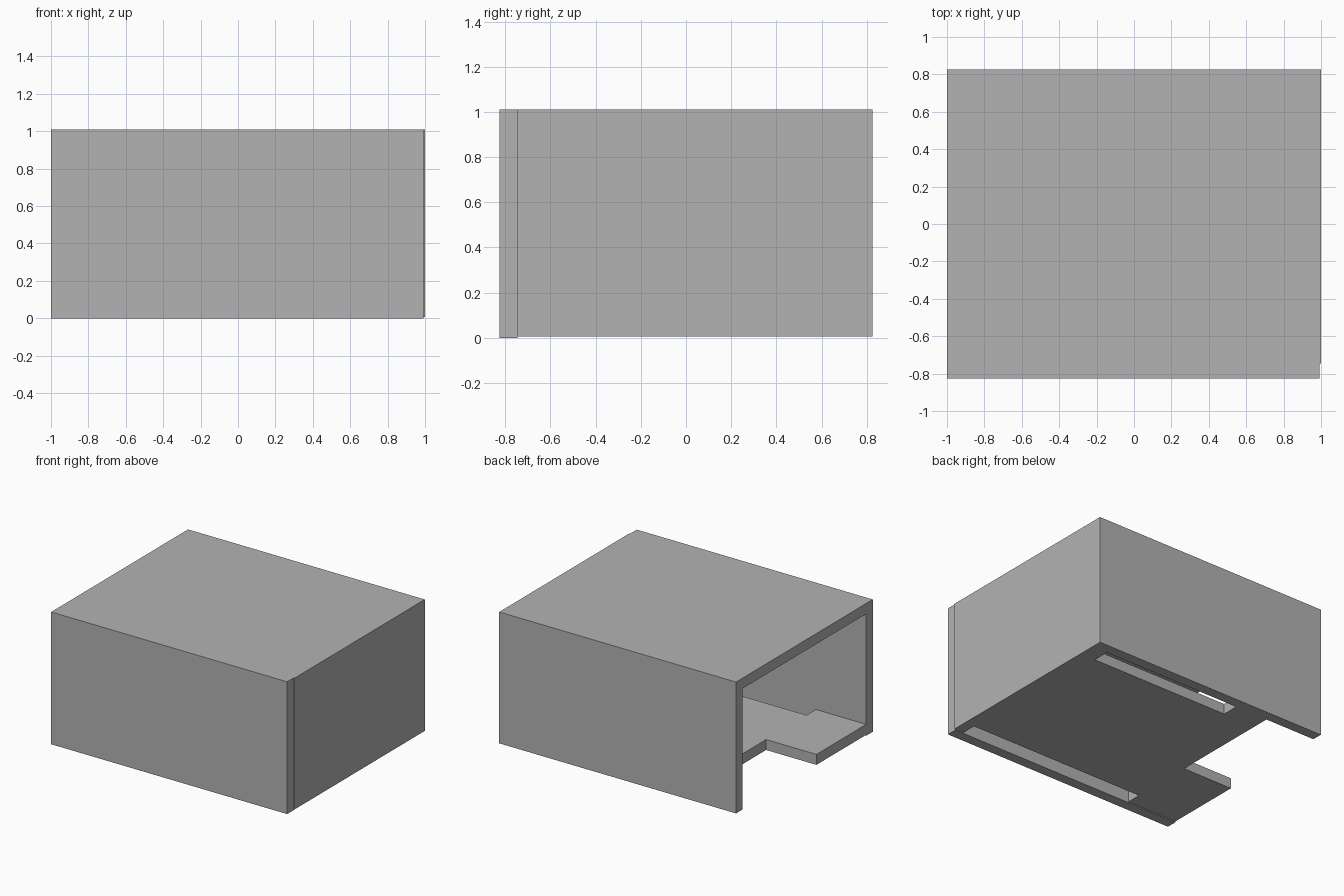
import bpy
import bmesh

cube = bpy.data.objects.get("Cube")
if cube:
    bpy.data.objects.remove(cube, do_unlink=True)

# Single plain grey material
grey = bpy.data.materials.new("plain_grey")
grey.use_nodes = True
colour = (0.45, 0.45, 0.45, 1)
grey.diffuse_color = colour
grey.node_tree.nodes["Principled BSDF"].inputs["Base Color"].default_value = colour

# Overall dimensions
X, Y, H = 1.0, 0.825, 1.01
WALL = 0.08
LIFT = 0.007                 # front panel hangs slightly below the rest
IN_X, IN_Y = X - WALL, Y - WALL


def prism(name, outline, z0, z1):
    """Extrude a flat outline from z0 up to z1."""
    bm = bmesh.new()
    base = bm.faces.new([bm.verts.new((x, y, z0)) for x, y in outline])
    top = bmesh.ops.extrude_face_region(bm, geom=[base])["geom"]
    verts = [v for v in top if isinstance(v, bmesh.types.BMVert)]
    bmesh.ops.translate(bm, verts=verts, vec=(0, 0, z1 - z0))
    bmesh.ops.recalc_face_normals(bm, faces=bm.faces)
    mesh = bpy.data.meshes.new(name)
    bm.to_mesh(mesh)
    bm.free()
    mesh.materials.append(grey)
    obj = bpy.data.objects.new(name, mesh)
    bpy.context.collection.objects.link(obj)
    return obj


def rect(x0, x1, y0, y1):
    return [(x0, y0), (x1, y0), (x1, y1), (x0, y1)]


# Front panel, a hair short of the closed end
prism("front_panel", rect(-X, X - LIFT, -Y, -IN_Y), 0, H)

# Back wall and closed end as one L-shaped wall; the other end stays open
prism("back_and_end_wall",
      [(X, -IN_Y), (X, Y), (-X, Y), (-X, IN_Y), (IN_X, IN_Y), (IN_X, -IN_Y)],
      LIFT, H - WALL)

# Roof
prism("roof", rect(-X, X, -IN_Y, Y), H - WALL, H)

# Floor with a slot along each long wall and a notch at the open end
NOTCH_X, NOTCH_Y = -0.575, -0.145
prism("floor",
      [(-X, -IN_Y), (NOTCH_X, -IN_Y), (NOTCH_X, -0.632), (IN_X, -0.632),
       (IN_X, IN_Y), (0.87, IN_Y), (0.87, 0.615), (-0.3, 0.615),
       (-0.3, IN_Y), (NOTCH_X, IN_Y), (NOTCH_X, NOTCH_Y), (-X, NOTCH_Y)],
      LIFT, LIFT + WALL)
